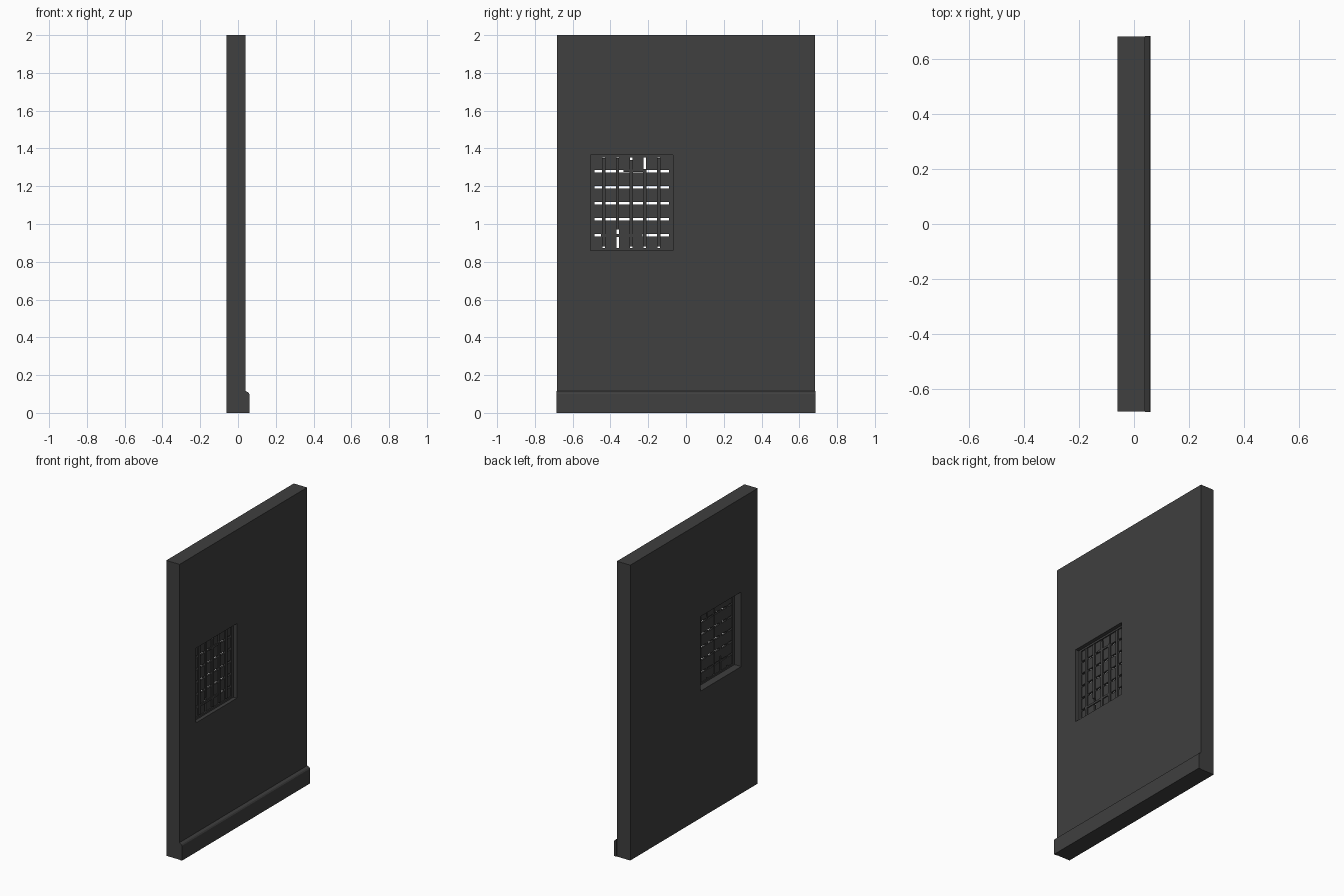
import bpy
import bmesh

cube = bpy.data.objects.get("Cube")
if cube:
    bpy.data.objects.remove(cube)

mat = bpy.data.materials.new("charcoal grey")
mat.use_nodes = True
colour = (0.05, 0.05, 0.05, 1)
mat.diffuse_color = colour
mat.node_tree.nodes["Principled BSDF"].inputs["Base Color"].default_value = colour


def boxes(name, spans):
    """One object made of boxes given as (x0, x1, y0, y1, z0, z1)."""
    bm = bmesh.new()
    for x0, x1, y0, y1, z0, z1 in spans:
        made = bmesh.ops.create_cube(bm, size=1)["verts"]
        for v in made:
            v.co.x = x1 if v.co.x > 0 else x0
            v.co.y = y1 if v.co.y > 0 else y0
            v.co.z = z1 if v.co.z > 0 else z0
    mesh = bpy.data.meshes.new(name)
    bm.to_mesh(mesh)
    bm.free()
    mesh.materials.append(mat)
    obj = bpy.data.objects.new(name, mesh)
    bpy.context.collection.objects.link(obj)
    return obj


BACK, FACE, HALF, TOP = -0.06, 0.04, 0.682, 2.0
Y0, Y1, Z0, Z1 = -0.505, -0.07, 0.86, 1.365   # window opening

# Wall slab with a through opening
wall = boxes("wall", [(BACK, FACE, -HALF, HALF, 0, TOP)])
cutter = boxes("window_cutter", [(-0.2, 0.2, Y0, Y1, Z0, Z1)])
cutter.hide_render = True
cutter.hide_set(True)
cut = wall.modifiers.new("window", "BOOLEAN")
cut.object = cutter
cut.solver = "EXACT"

# Skirting board with a bevelled upper edge, extruded along the wall
profile = [(FACE, 0), (0.06, 0), (0.06, 0.1), (0.055, 0.108), (FACE, 0.116)]
bm = bmesh.new()
end = bm.faces.new([bm.verts.new((x, -HALF - 0.003, z)) for x, z in profile])
out = bmesh.ops.extrude_face_region(bm, geom=[end])
moved = [g for g in out["geom"] if isinstance(g, bmesh.types.BMVert)]
bmesh.ops.translate(bm, verts=moved, vec=(0, 2 * HALF + 0.006, 0))
bmesh.ops.recalc_face_normals(bm, faces=bm.faces)
mesh = bpy.data.meshes.new("skirting_board")
bm.to_mesh(mesh)
bm.free()
mesh.materials.append(mat)
bpy.context.collection.objects.link(bpy.data.objects.new("skirting_board", mesh))

# Window frame
RIM = 0.02
boxes("window_frame", [
    (-0.01, 0.015, Y0, Y0 + RIM, Z0, Z1),
    (-0.01, 0.015, Y1 - RIM, Y1, Z0, Z1),
    (-0.01, 0.015, Y0 + RIM, Y1 - RIM, Z0, Z0 + 0.012),
    (-0.01, 0.015, Y0 + RIM, Y1 - RIM, Z1 - 0.012, Z1),
])

# Grid of square panes with narrow gaps between them
N, GAP, DY, DZ = 6, 0.013, 0.0725, 0.085
MID_Y, MID_Z = -0.29, 1.11


def grid_line(mid, step, i):
    return mid + (i - N / 2) * step


panes = []
for i in range(N):
    for j in range(N):
        y0 = Y0 + 0.01 if i == 0 else grid_line(MID_Y, DY, i) + GAP / 2
        y1 = Y1 - 0.01 if i == N - 1 else grid_line(MID_Y, DY, i + 1) - GAP / 2
        z0 = Z0 + 0.005 if j == 0 else grid_line(MID_Z, DZ, j) + GAP / 2
        z1 = Z1 - 0.005 if j == N - 1 else grid_line(MID_Z, DZ, j + 1) - GAP / 2
        panes.append((-0.005, 0.008, y0, y1, z0, z1))
boxes("panes", panes)

# Upright bars covering the vertical gaps, some broken off short
bars = []
for i, (low, high) in enumerate([(0.88, 1.35), (0.97, 1.35), (0.88, 1.34),
                                 (0.88, 1.29), (0.88, 1.35)]):
    y = grid_line(MID_Y, DY, i + 1)
    bars.append((-0.004, 0.016, y - 0.009, y + 0.009, low, high))
boxes("upright_bars", bars)

# Loose cross bars lying over two of the horizontal gaps
boxes("cross_bars", [
    (0.004, 0.014, -0.45, -0.23, 0.932, 0.946),
    (0.004, 0.014, -0.33, -0.21, 1.274, 1.288),
])
